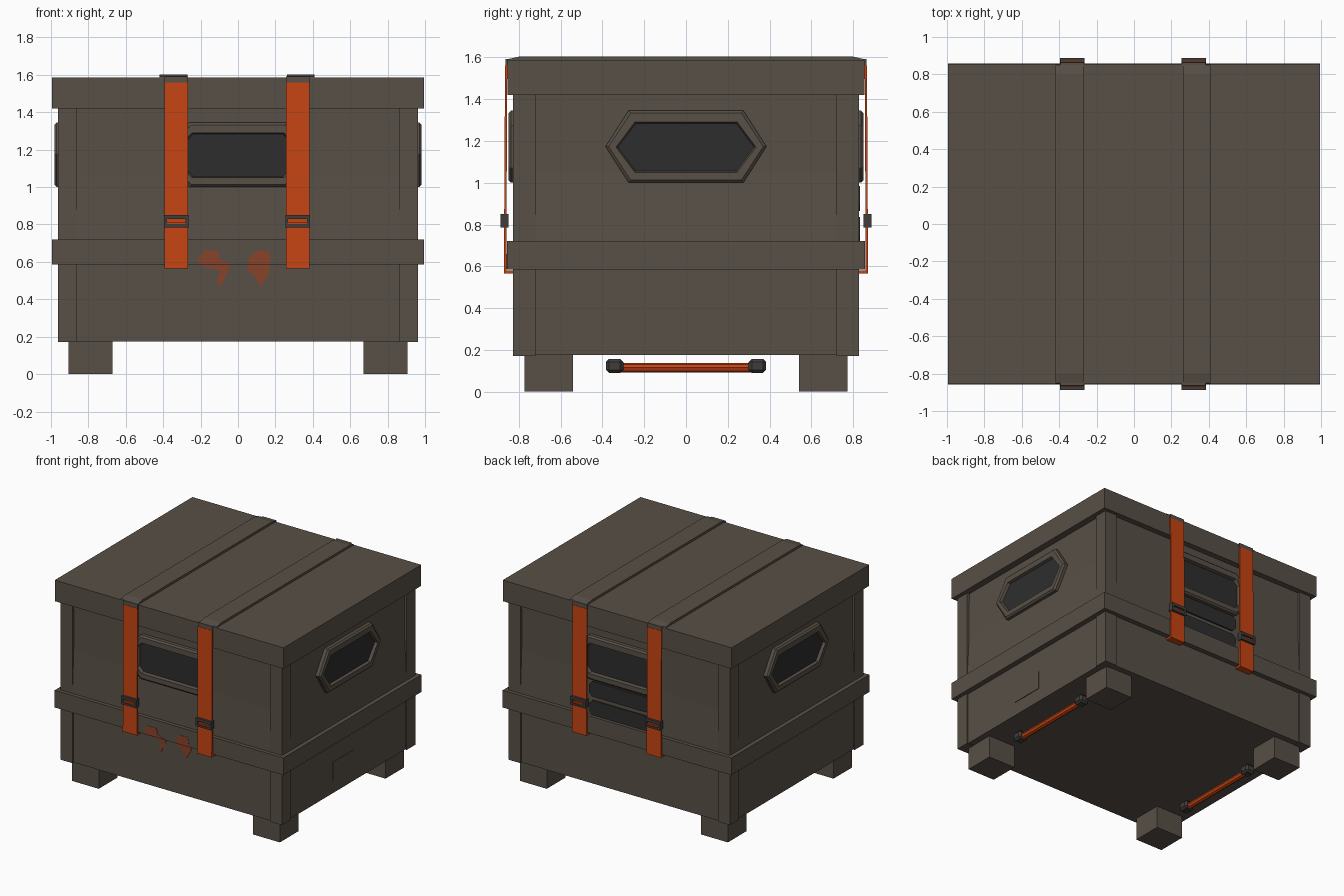
import bpy, bmesh
from mathutils import Vector

if "Cube" in bpy.data.objects:
    bpy.data.objects.remove(bpy.data.objects["Cube"])


def mat(name, rgb):
    m = bpy.data.materials.new(name)
    m.diffuse_color = (*rgb, 1)
    m.use_nodes = True
    m.node_tree.nodes["Principled BSDF"].inputs["Base Color"].default_value = m.diffuse_color
    return m


BROWN = mat("grey_brown_metal", (0.098, 0.080, 0.063))
ORANGE = mat("orange_webbing", (0.56, 0.058, 0.006))
DARK = mat("dark_grey_panel", (0.027, 0.027, 0.028))
METAL = mat("buckle_grey", (0.05, 0.047, 0.045))
PAINT = mat("faded_orange_paint", (0.25, 0.054, 0.023))


def loft(name, loops, material, caps=True, closed=False):
    """Join equal-length point loops with quads; cap the ends or close the ring."""
    bm = bmesh.new()
    rings = [[bm.verts.new(p) for p in lp] for lp in loops]
    pairs = list(zip(rings, rings[1:]))
    if closed:
        pairs.append((rings[-1], rings[0]))
    for a, b in pairs:
        n = len(a)
        for i in range(n):
            j = (i + 1) % n
            bm.faces.new((a[i], a[j], b[j], b[i]))
    if caps and not closed:
        bm.faces.new(rings[0])
        bm.faces.new(rings[-1])
    bmesh.ops.remove_doubles(bm, verts=bm.verts, dist=1e-5)
    bmesh.ops.recalc_face_normals(bm, faces=bm.faces)
    me = bpy.data.meshes.new(name)
    bm.to_mesh(me)
    bm.free()
    me.materials.append(material)
    ob = bpy.data.objects.new(name, me)
    bpy.context.collection.objects.link(ob)
    return ob


def rect(hx, hy, z):
    return [(-hx, -hy, z), (hx, -hy, z), (hx, hy, z), (-hx, hy, z)]


def box(name, x0, x1, y0, y1, z0, z1, material, bevel=0):
    lo = [(x0, y0), (x1, y0), (x1, y1), (x0, y1)]
    ob = loft(name, [[(x, y, z) for x, y in lo] for z in (z0, z1)], material)
    if bevel:
        m = ob.modifiers.new("bevel", 'BEVEL')
        m.width, m.segments = bevel, 1
    return ob


# Outward mapping of (across, up, depth) for each side of the crate
SIDES = {
    "front": lambda u, v, d: (u, -d, v),
    "back": lambda u, v, d: (u, d, v),
    "right": lambda u, v, d: (d, u, v),
    "left": lambda u, v, d: (-d, u, v),
}


def on_side(side, pts, d):
    return [SIDES[side](u, v, d) for u, v in pts]


def plate(name, side, pts, d0, d1, material):
    return loft(name, [on_side(side, pts, d0), on_side(side, pts, d1)], material)


def octagon(cv, hu, hv, cu, ch):
    """Rectangle with cut corners; ch equal to hv gives a long hexagon."""
    a, b = hu - cu, hv - ch
    return [(u, cv + v) for u, v in ((-a, -hv), (a, -hv), (hu, -b), (hu, b),
                                     (a, hv), (-a, hv), (-hu, b), (-hu, -b))]


# Crate body: lower box, rim, tapered upper walls, lid
loft("lower_box", [rect(.953, .818, .175), rect(.953, .818, .60)], BROWN)
loft("middle_rim", [rect(.995, .857, .585), rect(.995, .857, .72)], BROWN)
loft("upper_walls", [rect(.963, .828, .71), rect(.945, .812, 1.05), rect(.943, .81, 1.43)], BROWN)
loft("lid", [rect(.995, .855, 1.42), rect(.995, .855, 1.585)], BROWN)

# Corner posts and feet
for sx in (-1, 1):
    for sy in (-1, 1):
        xs = sorted((sx * .86, sx * .963))
        ys = sorted((sy * .72, sy * .828))
        box("corner_post", *xs, *ys, .172, 1.43, BROWN)
        xs = sorted((sx * .67, sx * .905))
        ys = sorted((sy * .54, sy * .772))
        box("foot", *xs, *ys, 0, .18, BROWN)

# Windows with raised frames: short ones front and back, long hexagons on the sides
for side in SIDES:
    if side in ("front", "back"):
        outer, ridge = octagon(1.173, .33, .172, .07, .07), octagon(1.173, .32, .16, .07, .07)
        lip, inner = octagon(1.17, .285, .12, .04, .04), octagon(1.17, .265, .106, .03, .03)
        wall, top = .80, .85
    else:
        outer, ridge = octagon(1.173, .385, .172, .11, .172), octagon(1.173, .37, .16, .105, .16)
        lip, inner = octagon(1.17, .335, .12, .09, .12), octagon(1.17, .315, .106, .08, .106)
        wall, top = .935, .982
    loft("window_frame_" + side,
         [on_side(side, outer, wall), on_side(side, outer, top - .012), on_side(side, ridge, top),
          on_side(side, lip, top), on_side(side, inner, wall)], BROWN, closed=True)
    plate("window_" + side, side, lip, wall, wall + .026, DARK)

# Two dark vent bars on the back
for zc in (.925, .775):
    plate("back_vent", "back", octagon(zc, .262, .06, .03, .03), .80, .832, DARK)

# Small cover plate on the right side
box("side_cover_plate", .95, .958, -.19, .07, .28, .42, BROWN)

# Faded paint patches on the front rim and lower box
RIM_PAINT = [
    [(-.21, .62), (-.18, .66), (-.11, .66), (-.095, .61), (-.035, .59), (-.21, .587)],
    [(.05, .587), (.06, .62), (.10, .66), (.165, .66), (.175, .60), (.172, .587)]]
BOX_PAINT = [
    [(-.20, .584), (-.04, .584), (-.06, .54), (-.095, .465), (-.115, .50), (-.09, .55), (-.17, .57)],
    [(.05, .584), (.172, .584), (.165, .54), (.125, .47), (.09, .52), (.055, .55)]]
for pts in RIM_PAINT:
    plate("rim_paint", "front", pts, .852, .859, PAINT)
for pts in BOX_PAINT:
    plate("box_paint", "front", pts, .814, .821, PAINT)

# Straps: brown band over the lid, orange webbing and buckles on front and back
TOP_BAND = [(-.856, 1.58), (-.85, 1.592), (-.80, 1.603), (.80, 1.603), (.85, 1.592), (.856, 1.58)]
WEBBING = [(.866, 1.56), (.870, .82), (.872, .565), (.815, .565),
           (.815, .58), (.858, .58), (.859, .82), (.855, 1.56)]
for wide, narrow in (((-.42, -.27), (-.392, -.268)), ((.262, .41), (.256, .382))):
    loft("lid_strap", [[(x, y, z) for y, z in TOP_BAND] for x in wide], BROWN)
    x0, x1 = narrow
    for side, s in (("front", -1), ("back", 1)):
        loft("strap_" + side, [[(x, s * y, z) for y, z in WEBBING] for x in narrow], ORANGE)
        box("strap_fold_" + side, x0, x1, *sorted((s * .85, s * .864)), 1.555, 1.592, BROWN)
        ring = [[(x0 - .003, .785), (x1 + .003, .785), (x1 + .003, .85), (x0 - .003, .85)],
                [(x0 + .012, .802), (x1 - .012, .802), (x1 - .012, .828), (x0 + .012, .828)]]
        loft("buckle_" + side,
             [on_side(side, ring[0], .85), on_side(side, ring[0], .888),
              on_side(side, ring[1], .888), on_side(side, ring[1], .85)], METAL, closed=True)
        box("buckle_loop_" + side, x0 + .005, x1 - .005,
            *sorted((s * .86, s * .882)), .802, .812, ORANGE)

# Carry handles beneath the two sides
for s in (-1, 1):
    bpy.ops.mesh.primitive_cylinder_add(vertices=8, radius=.023, depth=.64,
                                        location=(s * .78, 0, .115), rotation=(1.5708, 0, 0))
    handle = bpy.context.object
    handle.name = "carry_handle"
    handle.data.materials.append(ORANGE)
    for e in (-1, 1):
        ys = sorted((e * .30, e * .383))
        box("handle_mount", s * .78 - .04, s * .78 + .04, *ys, .09, .157, METAL, bevel=.015)
